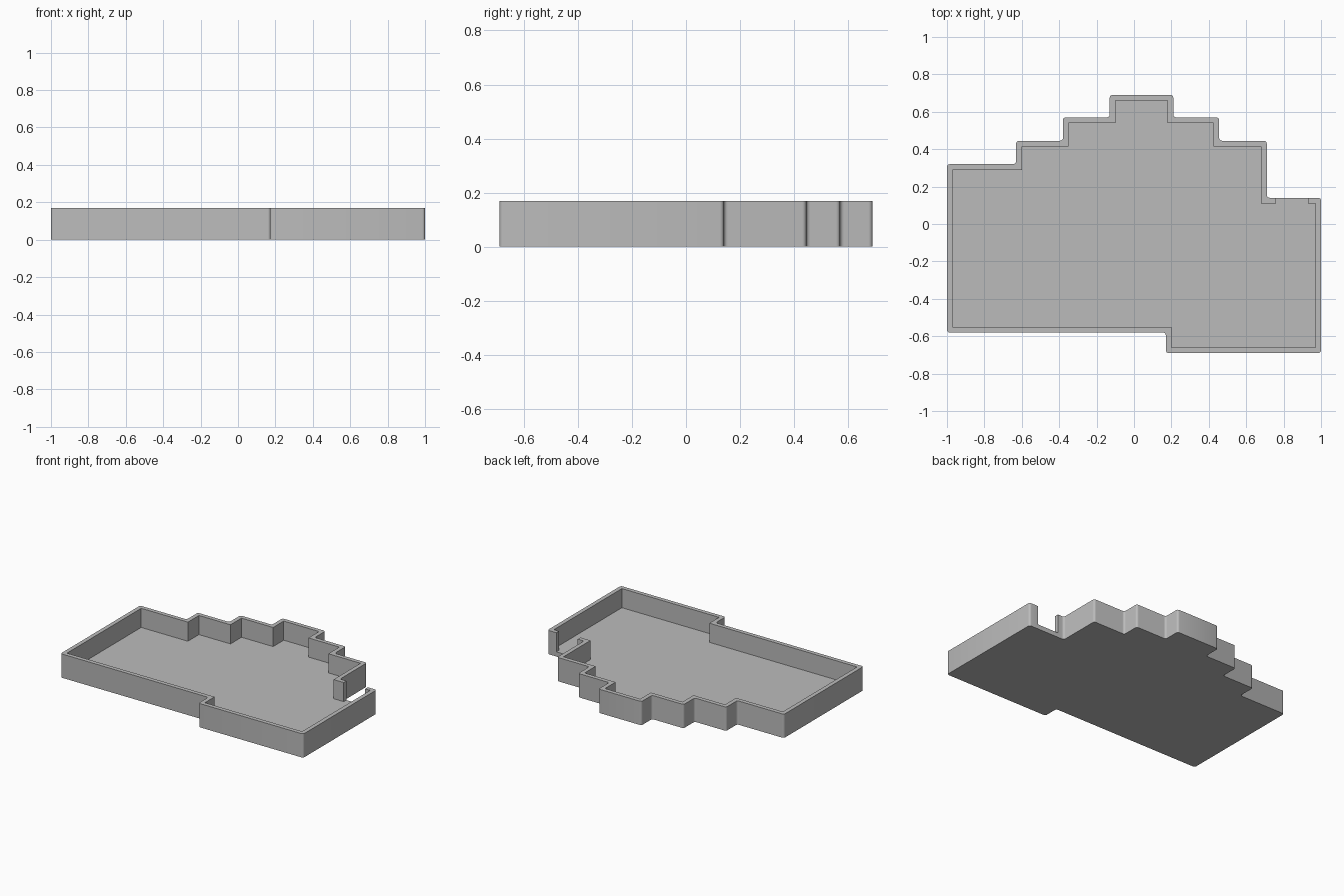
import bpy, bmesh
from math import radians
from mathutils import Vector

cube = bpy.data.objects.get("Cube")
if cube:
    bpy.data.objects.remove(cube, do_unlink=True)

HEIGHT, FLOOR, WALL, ROUND = 0.17, 0.033, 0.03, 0.015

# Stepped outline, counter-clockwise
OUTLINE = [Vector(p) for p in (
    (-1, -0.58), (0.17, -0.58), (0.17, -0.69), (1, -0.69), (1, 0.14), (0.71, 0.14),
    (0.71, 0.445), (0.455, 0.445), (0.455, 0.57), (0.21, 0.57), (0.21, 0.69),
    (-0.13, 0.69), (-0.13, 0.57), (-0.38, 0.57), (-0.38, 0.445), (-0.63, 0.445),
    (-0.63, 0.32), (-1, 0.32))]

grey = bpy.data.materials.new("plain grey")
grey.use_nodes = True
colour = (0.5, 0.5, 0.5, 1)
grey.diffuse_color = colour
grey.node_tree.nodes["Principled BSDF"].inputs["Base Color"].default_value = colour


def inset(points, distance):
    """Move every side of a right-angled outline inwards."""
    result = []
    for i, p in enumerate(points):
        before = (p - points[i - 1]).normalized()
        after = (points[(i + 1) % len(points)] - p).normalized()
        result.append(p + distance * (Vector((-before.y, before.x)) + Vector((-after.y, after.x))))
    return result


def prism(name, points, bottom, top, rounding=0):
    """Extrude an outline upwards, optionally rounding its upright edges."""
    bm = bmesh.new()
    face = bm.faces.new([bm.verts.new((p[0], p[1], bottom)) for p in points])
    extruded = bmesh.ops.extrude_face_region(bm, geom=[face], use_keep_orig=True)["geom"]
    bmesh.ops.translate(bm, vec=(0, 0, top - bottom),
                        verts=[g for g in extruded if isinstance(g, bmesh.types.BMVert)])
    bmesh.ops.recalc_face_normals(bm, faces=bm.faces)
    if rounding:
        upright = [e for e in bm.edges if abs(e.verts[0].co.z - e.verts[1].co.z) > 0.01]
        bmesh.ops.bevel(bm, geom=upright, offset=rounding, segments=4,
                        profile=0.5, affect='EDGES')
    mesh = bpy.data.meshes.new(name)
    bm.to_mesh(mesh)
    bm.free()
    mesh.materials.append(grey)
    obj = bpy.data.objects.new(name, mesh)
    bpy.context.collection.objects.link(obj)
    return obj


def cut(target, cutter):
    """Subtract a cutter from the target and discard it."""
    bpy.context.view_layer.objects.active = target
    mod = target.modifiers.new("cut", 'BOOLEAN')
    mod.operation, mod.solver, mod.object = 'DIFFERENCE', 'EXACT', cutter
    bpy.ops.object.modifier_apply(modifier=mod.name)
    bpy.data.objects.remove(cutter, do_unlink=True)


# Walled tray with a sharp-cornered hollow
tray = prism("stepped_tray", OUTLINE, 0, HEIGHT, ROUND)
cut(tray, prism("hollow_cutter", inset(OUTLINE, WALL), FLOOR, HEIGHT + 0.1))

# Doorway through the short back wall, level with the floor
doorway = [(0.76, 0.08), (0.93, 0.08), (0.93, 0.2), (0.76, 0.2)]
cut(tray, prism("doorway_cutter", doorway, FLOOR, HEIGHT + 0.1))

# Smooth rounded corners, sharp rims
bpy.ops.object.select_all(action='DESELECT')
tray.select_set(True)
bpy.context.view_layer.objects.active = tray
bpy.ops.object.shade_smooth_by_angle(angle=radians(30))
